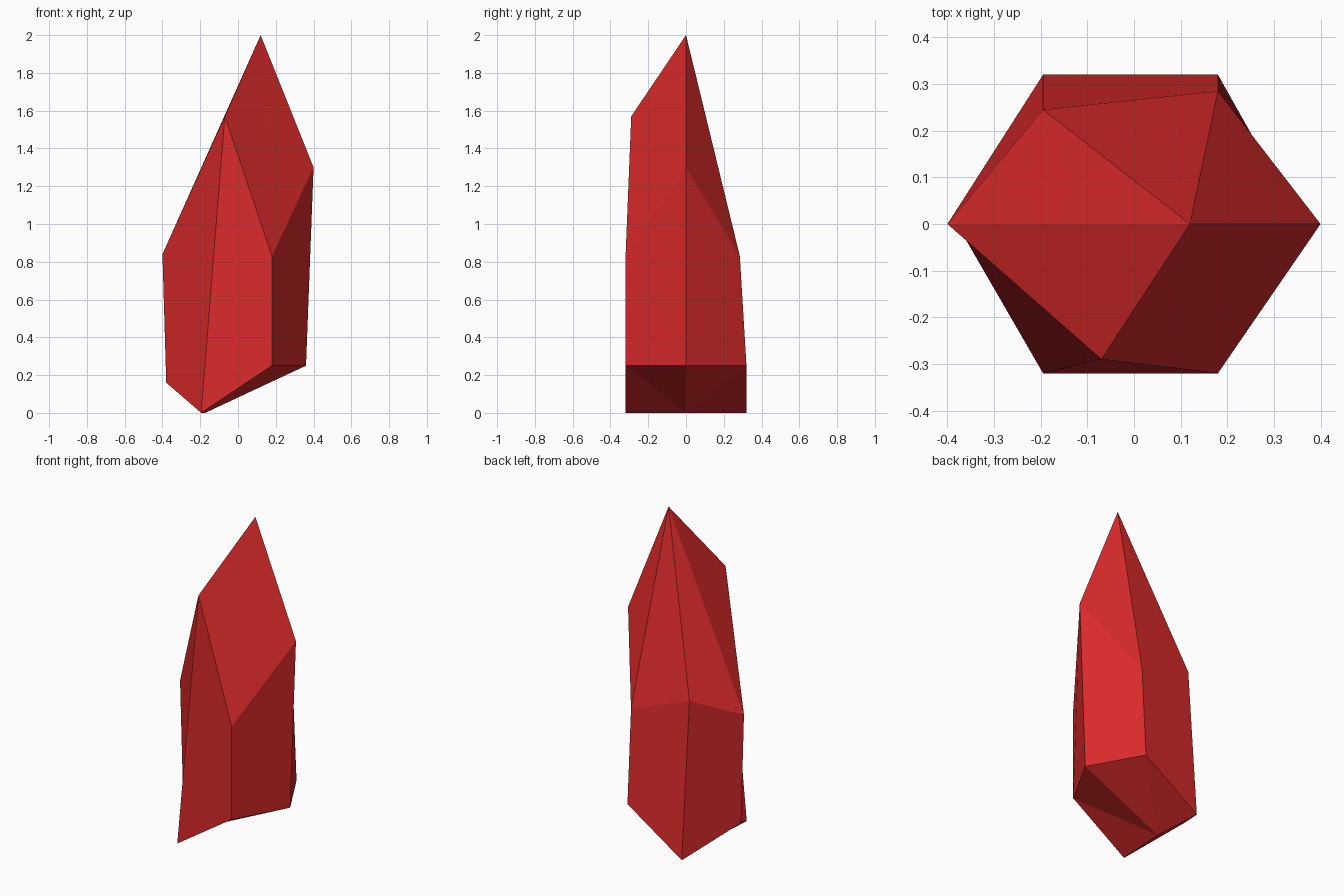
import bpy
import bmesh

if "Cube" in bpy.data.objects:
    bpy.data.objects.remove(bpy.data.objects["Cube"])

# Crystal outline: two irregular six-sided rings, counter-clockwise from the right
LOWER = [(0.36, 0, 0.25), (0.18, 0.32, 0.25), (-0.195, 0.32, 0),
         (-0.38, 0, 0.16), (-0.195, -0.32, 0), (0.18, -0.32, 0.25)]
UPPER = [(0.40, 0, 1.30), (0.18, 0.285, 0.83), (-0.195, 0.245, 0.965),
         (-0.40, 0, 0.84), (-0.07, -0.29, 1.57), (0.18, -0.32, 0.83)]
TIP = (0.12, 0, 2.0)
BASE = (-0.174, 0, 0)

bm = bmesh.new()
low = [bm.verts.new(p) for p in LOWER]
up = [bm.verts.new(p) for p in UPPER]
tip, base = bm.verts.new(TIP), bm.verts.new(BASE)

# Side panels, pointed top and chipped underside
for i in range(6):
    j = (i + 1) % 6
    bm.faces.new((low[i], low[j], up[j], up[i]))
    bm.faces.new((up[i], up[j], tip))
    bm.faces.new((low[j], low[i], base))
bmesh.ops.recalc_face_normals(bm, faces=bm.faces)

mesh = bpy.data.meshes.new("crystal")
bm.to_mesh(mesh)
bm.free()
crystal = bpy.data.objects.new("crystal", mesh)
bpy.context.collection.objects.link(crystal)

# Red colour
red = bpy.data.materials.new("crystal_red")
red.diffuse_color = (0.7, 0.023, 0.023, 1)
red.use_nodes = True
red.node_tree.nodes["Principled BSDF"].inputs["Base Color"].default_value = red.diffuse_color
mesh.materials.append(red)
